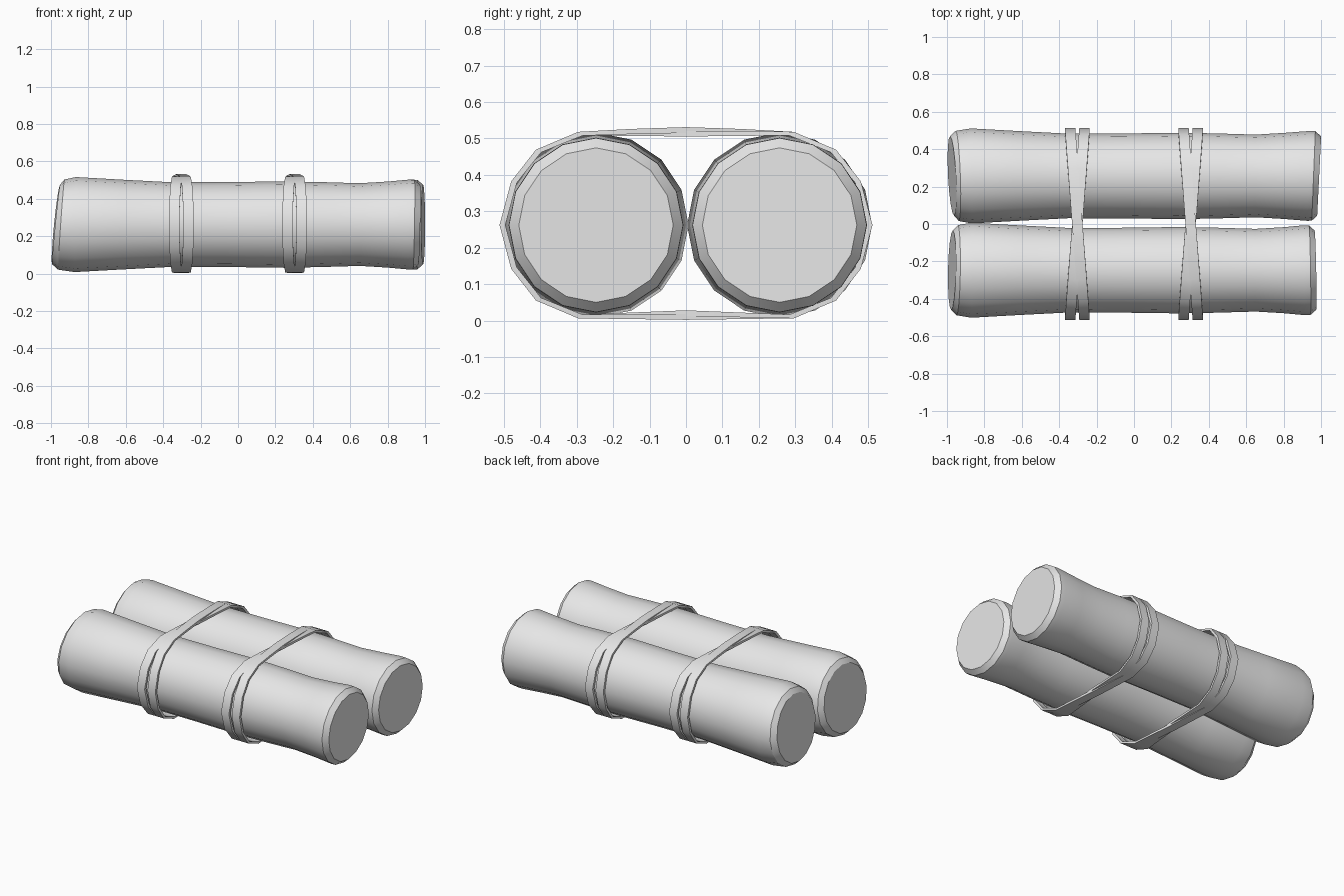
import bpy, bmesh, math

cube = bpy.data.objects.get("Cube")
if cube:
    bpy.data.objects.remove(cube, do_unlink=True)

grey = bpy.data.materials.new("plain grey")
grey.use_nodes = True
COLOUR = (0.8, 0.8, 0.8, 1)
grey.diffuse_color = COLOUR
grey.node_tree.nodes["Principled BSDF"].inputs["Base Color"].default_value = COLOUR

SIDES = 16
MID_Z = 0.262


def finish(name, bm, angle):
    bmesh.ops.recalc_face_normals(bm, faces=bm.faces[:])
    mesh = bpy.data.meshes.new(name)
    bm.to_mesh(mesh)
    bm.free()
    mesh.materials.append(grey)
    obj = bpy.data.objects.new(name, mesh)
    bpy.context.collection.objects.link(obj)
    bpy.ops.object.select_all(action='DESELECT')
    obj.select_set(True)
    bpy.context.view_layer.objects.active = obj
    bpy.ops.object.shade_smooth_by_angle(angle=math.radians(angle))


def bridge(bm, a, b):
    n = len(a)
    for i in range(n):
        j = (i + 1) % n
        bm.faces.new((a[i], a[j], b[j], b[i]))


# Logs: (x, radius, how much of the end slant applies)
PROFILE = [(-0.973, 0.212, 1), (-0.945, 0.241, 0.7), (-0.87, 0.254, 0.15),
           (-0.62, 0.24, 0), (-0.35, 0.226, 0), (-0.05, 0.227, 0),
           (0.25, 0.231, 0), (0.45, 0.227, 0), (0.65, 0.221, 0),
           (0.8, 0.23, 0), (0.925, 0.24, 0.3), (0.955, 0.239, 0.8),
           (0.985, 0.212, 1)]


def log(name, mid_y, left_slant, right_slant, right_shift):
    bm = bmesh.new()
    rings = []
    for x, r, weight in PROFILE:
        sy, sz = left_slant if x < 0 else right_slant
        shift = right_shift if x > 0.9 else 0
        ring = []
        for i in range(SIDES):
            a = math.tau * i / SIDES
            y, z = r * math.cos(a), r * math.sin(a)
            ring.append(bm.verts.new((x + shift + weight * (sy * y + sz * z),
                                      mid_y + y, MID_Z + z)))
        rings.append(ring)
    for a, b in zip(rings, rings[1:]):
        bridge(bm, a, b)
    bm.faces.new(rings[0])
    bm.faces.new(rings[-1])
    finish(name, bm, 30)


log("back_log", 0.257, (-0.05, 0.1), (0.05, 0.0), 0.005)
log("front_log", -0.247, (0.02, 0.1), (-0.02, 0.02), -0.015)

# Bindings: tilted flat straps that cross between the logs
QUARTER = [(0.512, 0.0), (0.48, 0.12), (0.412, 0.207), (0.296, 0.256)]


def strap(name, mid_x, tilt, crown):
    right = [(y, -z) for y, z in reversed(QUARTER[1:])] + QUARTER
    left = [(-y, -z) for y, z in right]
    outline = right + [(0.15, 0.259 + crown / 2), (0, 0.259 + crown),
                       (-0.15, 0.259 + crown / 2)] + left + [(0, -0.25 - crown)]
    bm = bmesh.new()
    loops = []
    for side, inset in ((-1, 0), (1, 0), (1, 1), (-1, 1)):
        loop = []
        for y, z in outline:
            k = 0.016 * inset / math.hypot(y, z)
            loop.append(bm.verts.new((mid_x + tilt * y + side * 0.028,
                                      y * (1 - k), MID_Z + z * (1 - k))))
        loops.append(loop)
    for i in range(4):
        bridge(bm, loops[i], loops[(i + 1) % 4])
    finish(name, bm, 35)


for label, x in (("right", -0.303), ("left", 0.303)):
    strap(label + "_strap_lower", x, 0.075, 0.0)
    strap(label + "_strap_upper", x, -0.075, 0.01)
